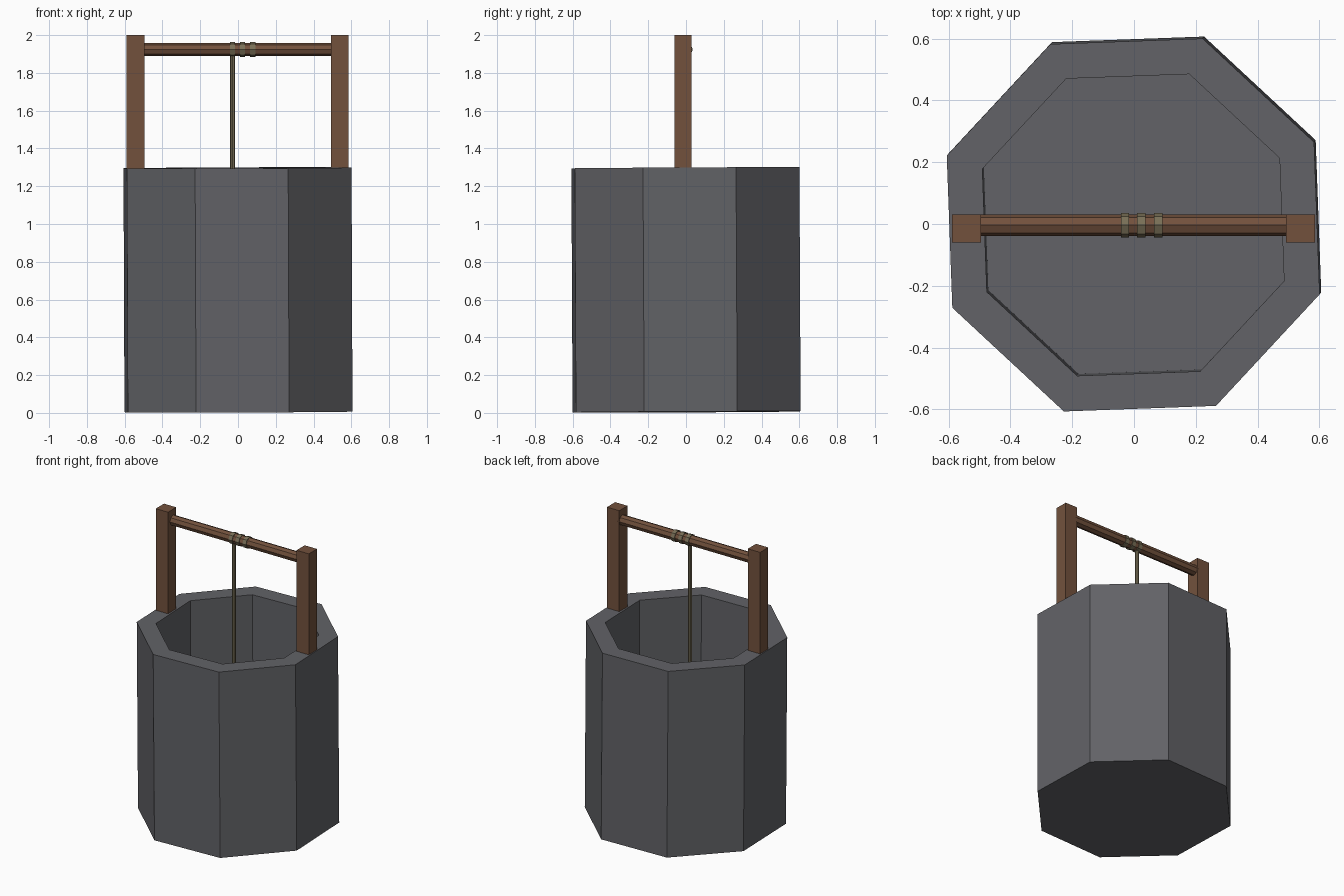
import bpy, bmesh
from math import radians, cos, sin, pi
from mathutils import Matrix, Vector

if "Cube" in bpy.data.objects:
    bpy.data.objects.remove(bpy.data.objects["Cube"])


def make_material(name, rgb):
    mat = bpy.data.materials.new(name)
    mat.use_nodes = True
    mat.diffuse_color = (*rgb, 1)
    mat.node_tree.nodes["Principled BSDF"].inputs["Base Color"].default_value = (*rgb, 1)
    return mat


stone = make_material("grey stone", (0.122, 0.123, 0.135))
wood = make_material("brown wood", (0.17, 0.083, 0.046))
hemp = make_material("tan rope", (0.19, 0.16, 0.095))


def finish(name, bm, mat):
    bmesh.ops.recalc_face_normals(bm, faces=bm.faces)
    mesh = bpy.data.meshes.new(name)
    bm.to_mesh(mesh)
    bm.free()
    mesh.materials.append(mat)
    obj = bpy.data.objects.new(name, mesh)
    bpy.context.collection.objects.link(obj)
    return obj


def rod(name, start, end, radius, sides, mat):
    start, end = Vector(start), Vector(end)
    axis = end - start
    turn = axis.to_track_quat("Z", "Y").to_matrix().to_4x4()
    bm = bmesh.new()
    bmesh.ops.create_cone(bm, cap_ends=True, segments=sides, radius1=radius,
                          radius2=radius, depth=axis.length,
                          matrix=Matrix.Translation((start + end) / 2) @ turn)
    return finish(name, bm, mat)


def box(name, centre, size, mat):
    bm = bmesh.new()
    bmesh.ops.create_cube(bm, size=1, matrix=Matrix.Translation(centre)
                          @ Matrix.Diagonal((*size, 1)))
    return finish(name, bm, mat)


# Hollow octagonal well: loops run from outer base over the rim to the inner floor
SIDES = 8
profile = [(0.644, 0.005), (0.644, 1.297), (0.521, 1.297), (0.521, 0.1)]
bm = bmesh.new()
loops = []
for radius, z in profile:
    angles = [radians(24.6) + 2 * pi * i / SIDES for i in range(SIDES)]
    loops.append([bm.verts.new((radius * cos(a), radius * sin(a), z)) for a in angles])
for low, high in zip(loops, loops[1:]):
    for i in range(SIDES):
        j = (i + 1) % SIDES
        bm.faces.new((low[i], low[j], high[j], high[i]))
bm.faces.new(loops[0])
bm.faces.new(loops[-1])

# The well leans very slightly
lean = Matrix.Rotation(0.005, 4, "X") @ Matrix.Rotation(-0.004, 4, "Y")
bmesh.ops.rotate(bm, verts=bm.verts, cent=(0, 0, 0.65), matrix=lean.to_3x3())
finish("stone_well", bm, stone)

# Two posts and the crossbar between them
for side, x in (("left", 0.539), ("right", -0.543)):
    box(side + "_post", (x, -0.015, 1.62), (0.094, 0.09, 0.76), wood)
BAR_Y, BAR_Z = -0.004, 1.924
rod("crossbar", (-0.51, BAR_Y, BAR_Z), (0.51, BAR_Y, BAR_Z), 0.035, 8, wood)

# Rope coils around the bar and the hanging rope
for i, x in enumerate((-0.029, 0.023, 0.078)):
    rod(f"rope_coil_{i + 1}", (x - 0.0135, BAR_Y, BAR_Z), (x + 0.0135, BAR_Y, BAR_Z),
        0.04, 8, hemp)
rod("hanging_rope", (-0.029, BAR_Y, 0.4), (-0.029, BAR_Y, BAR_Z), 0.013, 8, hemp)
